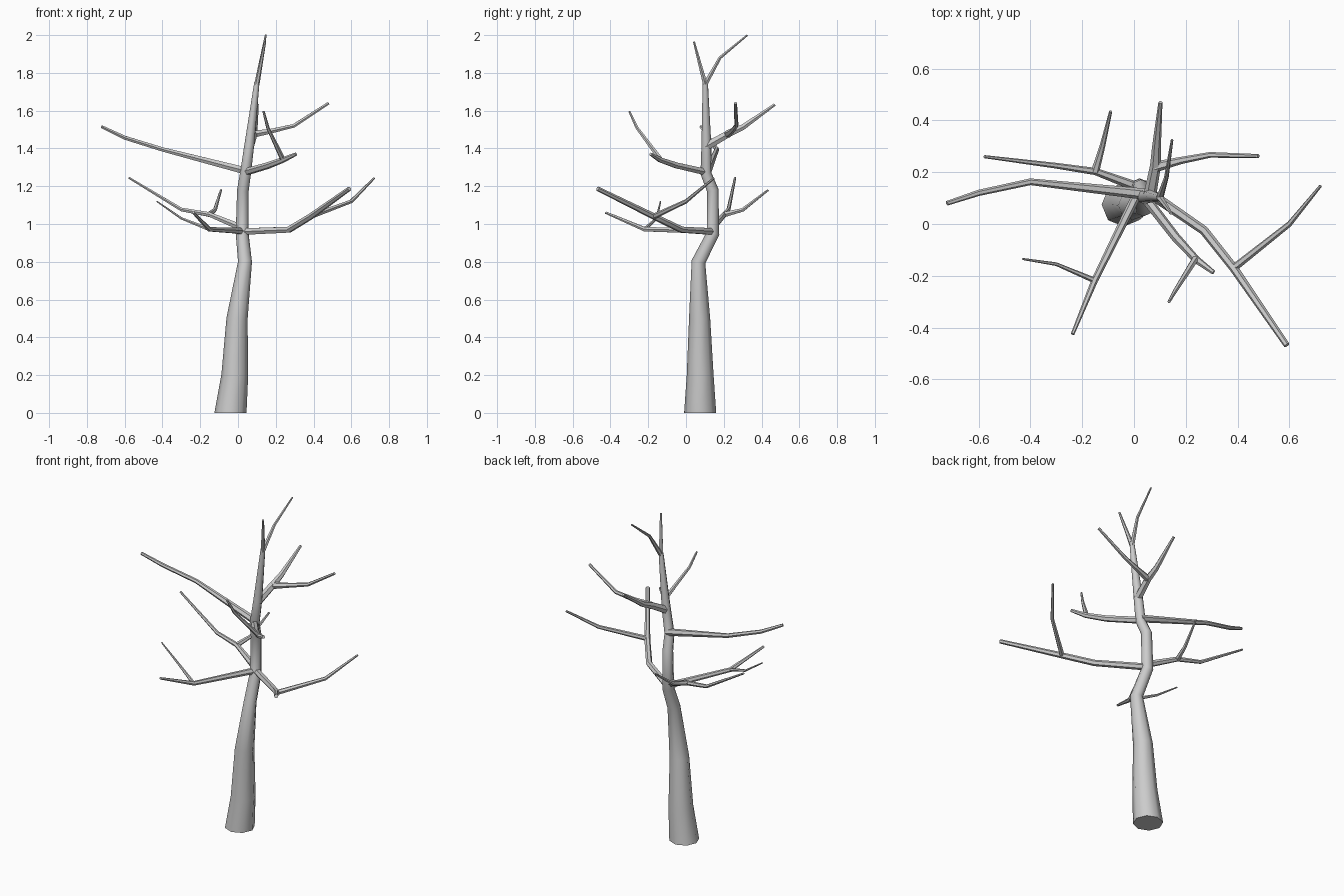
import bpy, bmesh, math
from mathutils import Vector


def limb(name, pts, sides=6):
    """Tapered tube through (x, y, z, radius) points, capped at both ends."""
    P = [Vector(p[:3]) for p in pts]
    R = [p[3] for p in pts]
    bm = bmesh.new()
    rings = []
    side = None
    for i, p in enumerate(P):
        a = (p - P[i - 1]).normalized() if i else None
        b = (P[i + 1] - p).normalized() if i < len(P) - 1 else None
        t = ((a or b) + (b or a)).normalized()
        if i == 0 and p.z == 0:
            t = Vector((0, 0, 1))          # flat foot on the ground
        if side is None:
            side = Vector((1, 0, 0)) if abs(t.x) < 0.7 else Vector((0, 1, 0))
        side = (side - t * side.dot(t)).normalized()
        up = t.cross(side)
        ring = []
        for k in range(sides):
            ang = 2 * math.pi * k / sides
            ring.append(bm.verts.new(p + R[i] * (side * math.cos(ang) + up * math.sin(ang))))
        rings.append(ring)
    for r0, r1 in zip(rings, rings[1:]):
        for k in range(sides):
            n = (k + 1) % sides
            bm.faces.new((r0[k], r0[n], r1[n], r1[k]))
    bm.faces.new(rings[0][::-1])
    bm.faces.new(rings[-1])
    me = bpy.data.meshes.new(name)
    bm.to_mesh(me)
    bm.free()
    ob = bpy.data.objects.new(name, me)
    bpy.context.collection.objects.link(ob)
    bpy.ops.object.select_all(action='DESELECT')
    ob.select_set(True)
    bpy.context.view_layer.objects.active = ob
    bpy.ops.object.shade_smooth_by_angle(angle=math.radians(50))


# Trunk, splitting into two twigs at the top
limb("trunk", [(-.04, .075, 0, .085), (-.017, .075, .2, .071), (-.005, .072, .5, .056),
               (.037, .066, .8, .037), (.022, .143, .95, .034), (.026, .141, 1.18, .031),
               (.04, .105, 1.27, .029), (.06, .108, 1.42, .026), (.1, .102, 1.75, .014)], 8)
limb("top_twig_back", [(.1, .102, 1.74, .014), (.125, .18, 1.88, .009), (.147, .325, 2.0, .005)])
limb("top_twig_front", [(.1, .102, 1.74, .014), (.143, .042, 1.965, .006)])

# Lower right branch and its fork
limb("lower_right_branch", [(.03, .14, .96, .02), (.27, -.025, .97, .018),
                            (.385, -.17, 1.04, .017), (.59, -.468, 1.187, .012)])
limb("lower_right_fork", [(.385, -.17, 1.04, .015), (.6, 0, 1.12, .011), (.72, .147, 1.242, .006)])

# Lower front branch and its fork
limb("lower_front_branch", [(.02, .14, .96, .02), (0, .09, .965, .018),
                            (-.152, -.218, .972, .013), (-.237, -.425, 1.06, .007)])
limb("lower_front_fork", [(-.152, -.218, .972, .011), (-.3, -.155, 1.03, .007), (-.43, -.135, 1.12, .004)])

# Lower left branch and its fork
limb("lower_left_branch", [(.02, .14, .98, .02), (-.15, .203, 1.05, .014),
                           (-.3, .225, 1.077, .011), (-.578, .26, 1.245, .006)])
limb("lower_left_fork", [(-.15, .203, 1.05, .016), (-.122, .3, 1.075, .011), (-.09, .435, 1.18, .006)])

# Long upper left branch
limb("upper_left_branch", [(.045, .115, 1.28, .022), (-.4, .163, 1.395, .013),
                           (-.6, .12, 1.457, .012), (-.722, .08, 1.515, .009)])

# Upper front branch and its fork
limb("upper_front_branch", [(.04, .105, 1.275, .02), (.16, -.05, 1.31, .018),
                            (.24, -.137, 1.34, .015), (.307, -.187, 1.37, .009)])
limb("upper_front_fork", [(.238, -.133, 1.34, .014), (.158, -.26, 1.51, .009), (.135, -.3, 1.597, .006)])

# Upper back branch, forking right and back
limb("upper_back_branch", [(.06, .105, 1.41, .025), (.083, .225, 1.478, .021),
                           (.087, .3, 1.512, .017), (.102, .47, 1.632, .008)])
limb("upper_back_fork", [(.08, .22, 1.475, .021), (.18, .245, 1.493, .014),
                         (.295, .267, 1.52, .011), (.48, .262, 1.64, .008)])
